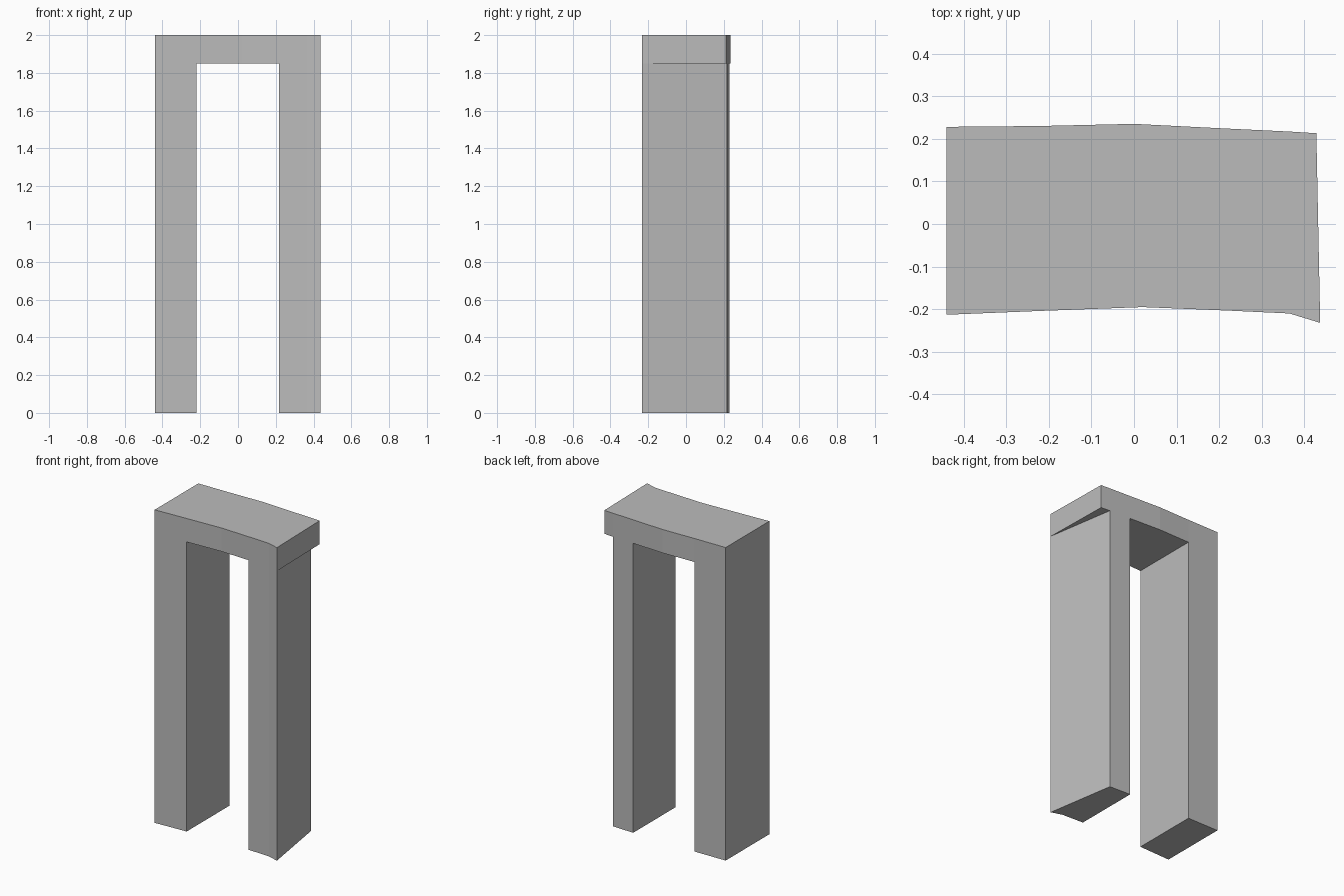
import bpy
import bmesh

cube = bpy.data.objects.get("Cube")
if cube:
    bpy.data.objects.remove(cube, do_unlink=True)

stone = bpy.data.materials.new("plain grey")
stone.use_nodes = True
colour = (0.5, 0.5, 0.5, 1)
stone.diffuse_color = colour
stone.node_tree.nodes["Principled BSDF"].inputs["Base Color"].default_value = colour

BEAM_Z, TOP_Z = 1.85, 2.0
LEFT_IN, RIGHT_IN = -0.22, 0.217

# Bowed plan edges, listed from -x to +x
front = [(-0.44, -0.213), (LEFT_IN, -0.204), (0.02, -0.195),
         (RIGHT_IN, -0.203), (0.365, -0.21), (0.437, -0.232)]
back = [(-0.44, 0.228), (LEFT_IN, 0.230), (0.0, 0.235),
        (RIGHT_IN, 0.224), (0.365, 0.217), (0.428, 0.213)]


def prism(name, outline, z0, z1):
    """Extrude a counter-clockwise plan outline from z0 to z1."""
    bm = bmesh.new()
    base = bm.faces.new([bm.verts.new((x, y, z0)) for x, y in outline])
    top = bmesh.ops.extrude_face_region(bm, geom=[base], use_keep_orig=True)
    verts = [v for v in top["geom"] if isinstance(v, bmesh.types.BMVert)]
    bmesh.ops.translate(bm, verts=verts, vec=(0, 0, z1 - z0))
    bmesh.ops.recalc_face_normals(bm, faces=bm.faces)
    mesh = bpy.data.meshes.new(name)
    bm.to_mesh(mesh)
    bm.free()
    mesh.materials.append(stone)
    obj = bpy.data.objects.new(name, mesh)
    bpy.context.collection.objects.link(obj)
    return obj


# Lintel across the whole plan
prism("lintel", front + back[::-1], BEAM_Z, TOP_Z)

# Legs; the +x one tapers toward the back, leaving the lintel overhanging
prism("leg_minus_x", front[:2] + back[1::-1], 0, BEAM_Z)
prism("leg_plus_x", front[3:] + back[4:2:-1], 0, BEAM_Z)
